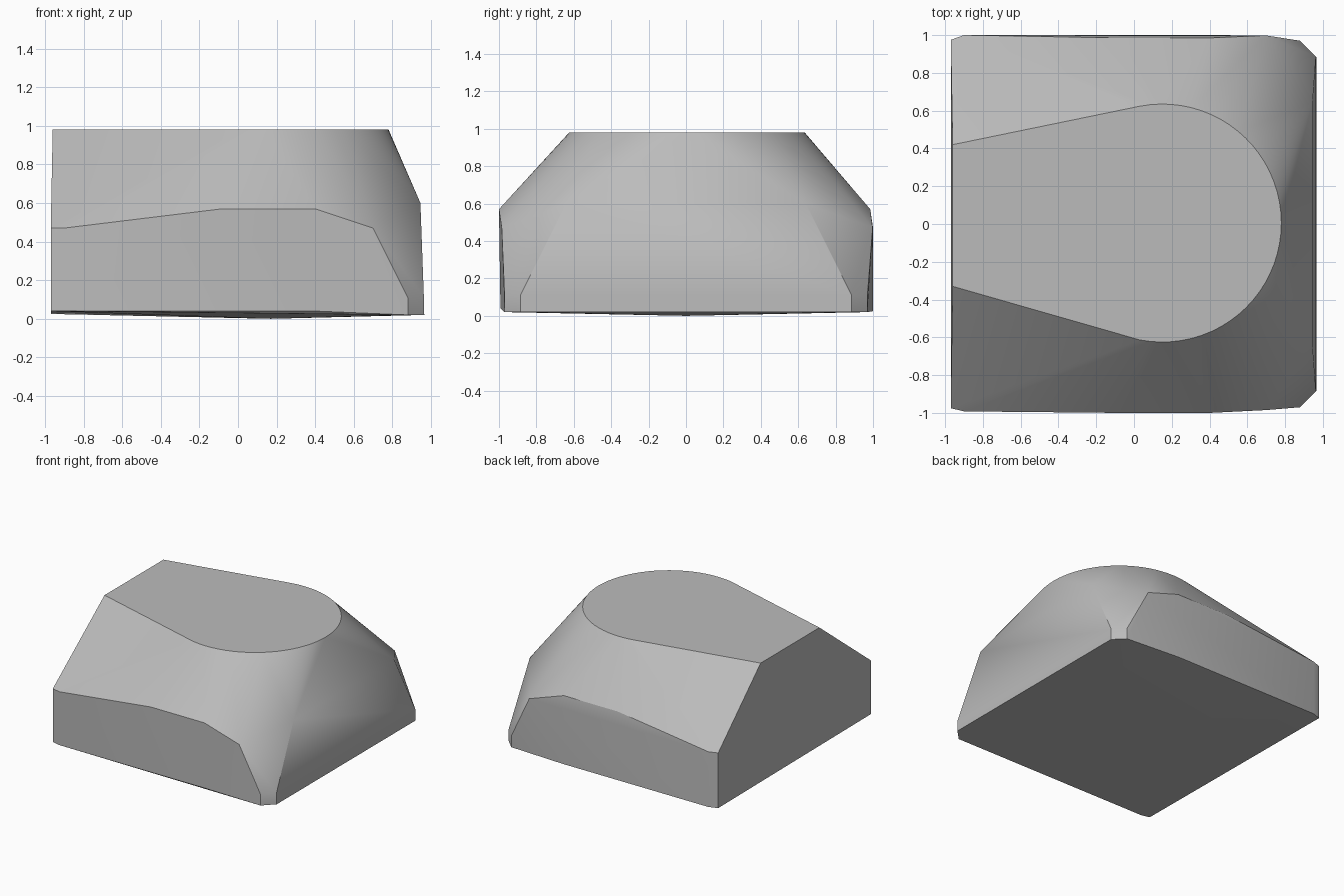
import bpy
import bmesh
from math import radians, sin, cos

cube = bpy.data.objects.get("Cube")
if cube:
    bpy.data.objects.remove(cube)

# One plain grey for the whole block
grey = bpy.data.materials.new("plain grey")
grey.use_nodes = True
colour = (0.5, 0.5, 0.5, 1)
grey.diffuse_color = colour
grey.node_tree.nodes["Principled BSDF"].inputs["Base Color"].default_value = colour


def top_outline(steps=40):
    """Flat top: a round nose with straight sides tapering to the cut end."""
    half = radians(101)
    arc = []
    for i in range(steps + 1):
        a = -half + 2 * half * i / steps
        arc.append((0.15 + 0.63 * cos(a), 0.005 + 0.63 * sin(a), 0.98))
    return arc + [(-0.96, 0.42, 0.98), (-0.96, -0.33, 0.98)]


def side_wall(side, shoulder, corner, middle, base):
    """Long side wall: low shoulder, raised middle, cut-down nose corner."""
    profile = [
        (-0.97, 0.975, 0.47), (-0.9, corner, 0.47),
        (-0.08, middle, 0.57), (0.4, middle, 0.57),
        (0.7, shoulder, 0.47), (0.88, 0.97, 0.11), (0.88, 0.97, 0.02),
        (-0.97, 0.975, base), (-0.9, corner, base), (0.4, corner, base),
    ]
    return [(x, side * y, z) for x, y, z in profile]


def nose_wall(side):
    """Half of the nose wall, leaning in above its shoulder."""
    return [(0.945, side * 0.64, 0.6),
            (0.963, side * 0.885, 0.11), (0.965, side * 0.885, 0.02)]


points = top_outline()
points += side_wall(-1, 0.985, 0.992, 1.0, 0.04)
points += side_wall(1, 0.998, 1.0, 0.985, 0.025)
points += nose_wall(-1) + nose_wall(1)
points.append((0.17, 0, 0))  # slightly bellied underside

# Wrap the outlines in one tight skin
bm = bmesh.new()
for p in points:
    bm.verts.new(p)
hull = bmesh.ops.convex_hull(bm, input=bm.verts[:])
inner = {g for g in hull["geom_interior"] if isinstance(g, bmesh.types.BMVert)}
loose = {v for v in bm.verts if not v.link_faces}
bmesh.ops.delete(bm, geom=list(inner | loose), context="VERTS")
bmesh.ops.dissolve_limit(bm, angle_limit=radians(0.5),
                         verts=bm.verts[:], edges=bm.edges[:])
bmesh.ops.recalc_face_normals(bm, faces=bm.faces[:])

mesh = bpy.data.meshes.new("tapered_block")
bm.to_mesh(mesh)
bm.free()
mesh.materials.append(grey)
block = bpy.data.objects.new("tapered_block", mesh)
bpy.context.collection.objects.link(block)

# Soft flanks, crisp rims
bpy.ops.object.select_all(action="DESELECT")
block.select_set(True)
bpy.context.view_layer.objects.active = block
bpy.ops.object.shade_smooth_by_angle(angle=radians(28))
